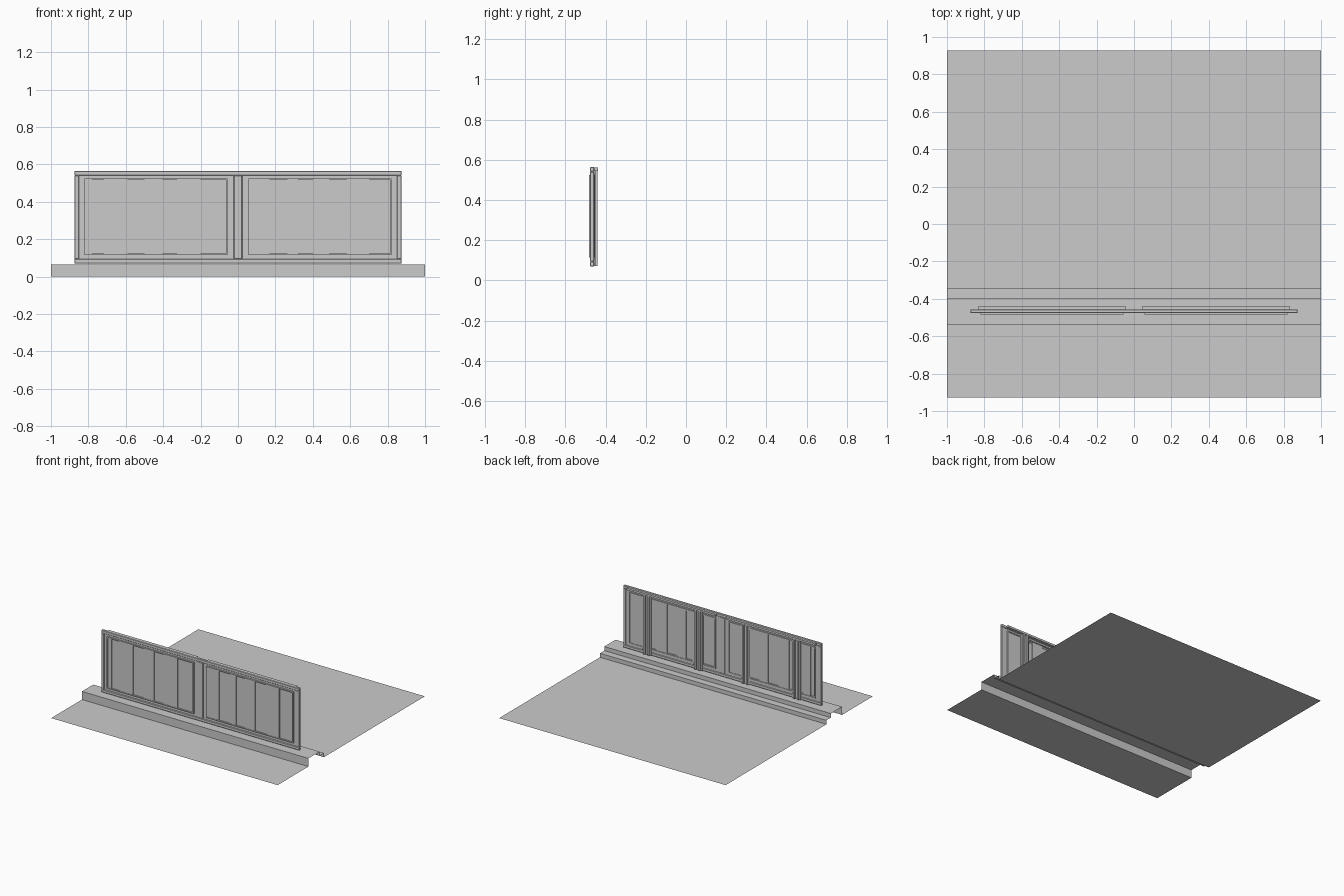
import bpy, bmesh

if "Cube" in bpy.data.objects:
    bpy.data.objects.remove(bpy.data.objects["Cube"])


def mesh_object(name, bm):
    me = bpy.data.meshes.new(name)
    bm.to_mesh(me)
    bm.free()
    ob = bpy.data.objects.new(name, me)
    bpy.context.collection.objects.link(ob)
    return ob


def add_box(bm, x0, x1, y0, y1, z0, z1):
    vs = bmesh.ops.create_cube(bm, size=1)["verts"]
    for v in vs:
        v.co.x = x0 if v.co.x < 0 else x1
        v.co.y = y0 if v.co.y < 0 else y1
        v.co.z = z0 if v.co.z < 0 else z1


def boxes(name, items, bevel=0):
    bm = bmesh.new()
    for b in items:
        add_box(bm, *b)
    ob = mesh_object(name, bm)
    if bevel:
        m = ob.modifiers.new("bevel", "BEVEL")
        m.width = bevel
        m.segments = 1
    return ob


def border(x0, x1, z0, z1, w, y0, y1):
    return [(x0, x1, y0, y1, z0, z0 + w), (x0, x1, y0, y1, z1 - w, z1),
            (x0, x0 + w, y0, y1, z0 + w, z1 - w), (x1 - w, x1, y0, y1, z0 + w, z1 - w)]


# Road, raised kerb and stepped pavement: one open sheet
profile = [(-0.928, 0), (-0.54, 0), (-0.54, 0.065), (-0.398, 0.065),
           (-0.398, 0.032), (-0.343, 0.032), (-0.343, 0), (0.928, 0)]
bm = bmesh.new()
rows = [(bm.verts.new((-1, y, z)), bm.verts.new((1, y, z))) for y, z in profile]
for (a, b), (c, d) in zip(rows, rows[1:]):
    bm.faces.new((a, b, d, c))
mesh_object("ground_sheet", bm)

# Outer frame with centre post
frame = border(-0.875, 0.875, 0.07, 0.565, 0.024, -0.477, -0.456)
frame.append((-0.023, 0.023, -0.477, -0.456, 0.094, 0.541))
boxes("outer_frame", frame, 0.003)

# Board joints of each panel, as seen from the front
joints = {
    "left": [-0.822, -0.78, -0.716, -0.59, -0.5, -0.405, -0.326, -0.2, -0.055],
    "right": [0.055, 0.168, 0.265, 0.32, 0.4, 0.487, 0.584, 0.7, 0.822],
}
for side, xs in joints.items():
    x0, x1 = xs[0], xs[-1]
    lo, hi = (-0.851, -0.023) if side == "left" else (0.023, 0.851)

    # Flat border and raised moulding around the boards
    boxes(side + "_panel_border", border(lo, hi, 0.094, 0.541, 0.035, -0.470, -0.460))
    boxes(side + "_moulding", border(x0, x1, 0.115, 0.525, 0.008, -0.483, -0.452))

    # Vertical boards at alternating depths
    boards = []
    for i, (a, b) in enumerate(zip(xs, xs[1:])):
        d = 0.007 * (i % 2)
        boards.append((a, b, -0.480 + d, -0.463 + d, 0.118, 0.522))
    boxes(side + "_boards", boards)

    # Rear top rail and upright channels
    boxes(side + "_rear_rail", [(x0 - 0.01, x1 + 0.01, -0.456, -0.438, 0.545, 0.561)])
    s = -1 if side == "left" else 1
    ups = []
    for c in (0.21 * s, 0.66 * s):
        ups.append((c - 0.038, c + 0.038, -0.454, -0.450, 0.072, 0.545))
        ups.append((c - 0.024, c - 0.010, -0.450, -0.440, 0.072, 0.545))
        ups.append((c + 0.010, c + 0.024, -0.450, -0.440, 0.072, 0.545))
    boxes(side + "_rear_uprights", ups)
